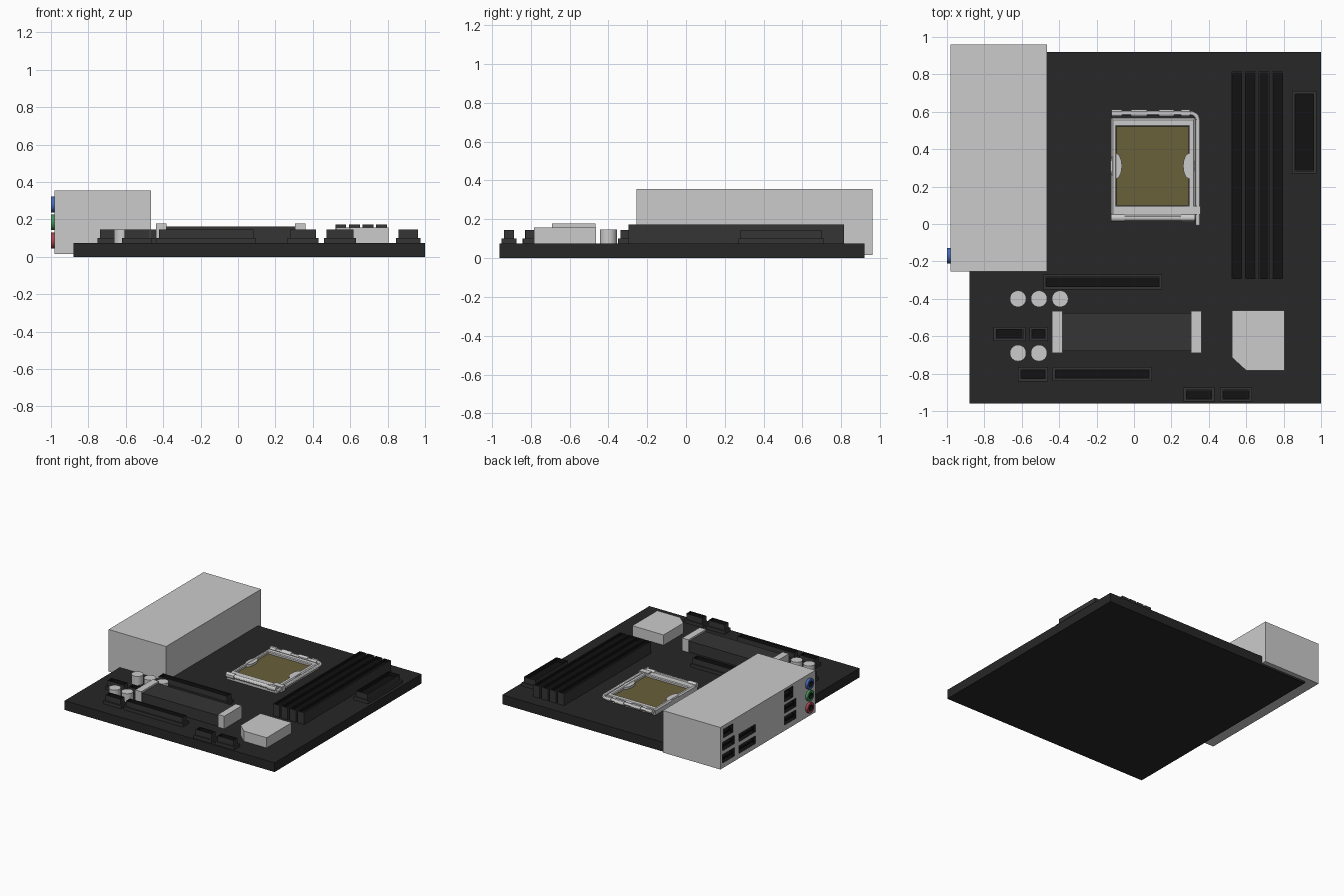
import bpy, bmesh, math

if "Cube" in bpy.data.objects:
    bpy.data.objects.remove(bpy.data.objects["Cube"])

TOP = 0.075  # board surface height


def mat(name, r, g, b):
    m = bpy.data.materials.new(name)
    m.diffuse_color = (r, g, b, 1)
    m.use_nodes = True
    m.node_tree.nodes["Principled BSDF"].inputs["Base Color"].default_value = m.diffuse_color
    return m


BOARD = mat("board_dark", .02, .02, .02)
PLASTIC = mat("plastic_dark", .035, .035, .035)
BLACK = mat("black", .006, .006, .006)
GOLD = mat("gold", .14, .115, .042)
GREY = mat("grey", .8, .8, .8)
BLUE = mat("blue", .06, .15, .5)
GREEN = mat("green", .06, .3, .1)
RED = mat("red", .4, .06, .08)


def rect(x0, x1, y0, y1, z, i=0.0):
    x0, x1, y0, y1 = x0 + i, x1 - i, y0 + i, y1 - i
    return [(x0, y0, z), (x1, y0, z), (x1, y1, z), (x0, y1, z)]


def disc(c, r, axis='z', n=32, ry=None):
    pts = []
    for k in range(n):
        a = 2 * math.pi * k / n
        u, v = r * math.cos(a), (ry or r) * math.sin(a)
        off = (u, v, 0) if axis == 'z' else (0, u, v)
        pts.append(tuple(p + q for p, q in zip(c, off)))
    return pts


def loft(name, rings, mats=(), dark_from=None, closed=False, smooth=False):
    """Skin a row of rings; bands from dark_from onward use the second material."""
    bm = bmesh.new()
    vr = [[bm.verts.new(p) for p in ring] for ring in rings]
    n = len(vr[0])
    for b in range(len(vr) if closed else len(vr) - 1):
        a, c = vr[b], vr[(b + 1) % len(vr)]
        for k in range(n):
            f = bm.faces.new((a[k], a[(k + 1) % n], c[(k + 1) % n], c[k]))
            f.material_index = int(dark_from is not None and b >= dark_from)
    if not closed:
        bm.faces.new(vr[0][::-1])
        bm.faces.new(vr[-1]).material_index = int(dark_from is not None)
    bmesh.ops.recalc_face_normals(bm, faces=bm.faces)
    me = bpy.data.meshes.new(name)
    bm.to_mesh(me)
    bm.free()
    for m in mats:
        me.materials.append(m)
    ob = bpy.data.objects.new(name, me)
    bpy.context.collection.objects.link(ob)
    if smooth:
        bpy.ops.object.select_all(action='DESELECT')
        ob.select_set(True)
        bpy.context.view_layer.objects.active = ob
        bpy.ops.object.shade_smooth_by_angle()
    return ob


def box(name, x0, x1, y0, y1, z0, z1, *mats):
    return loft(name, [rect(x0, x1, y0, y1, z0), rect(x0, x1, y0, y1, z1)], mats)


def rod(name, pts, r):
    """Round bar along a path, turned into a mesh."""
    cu = bpy.data.curves.new(name, 'CURVE')
    cu.dimensions = '3D'
    cu.bevel_depth, cu.bevel_resolution, cu.use_fill_caps = r, 4, True
    s = cu.splines.new('POLY')
    s.points.add(len(pts) - 1)
    for p, q in zip(s.points, pts):
        p.co = (*q, 1)
    ob = bpy.data.objects.new(name, cu)
    bpy.context.collection.objects.link(ob)
    bpy.ops.object.select_all(action='DESELECT')
    ob.select_set(True)
    bpy.context.view_layer.objects.active = ob
    bpy.ops.object.convert(target='MESH')
    bpy.ops.object.shade_smooth_by_angle()


# Circuit board
box("board", -.88, 1, -.96, .92, 0, TOP, BOARD)

# Rear port block with recessed sockets
block = box("port_block", -.98, -.465, -.255, .96, .015, .355, GREY, BLACK)
ports = [(.80, .92, .29, .07), (.78, .935, .19, .068), (.78, .935, .09, .068),
         (.51, .72, .18, .062), (.51, .72, .085, .062),
         (.03, .14, .292, .09), (-.01, .14, .19, .068), (-.01, .14, .095, .068)]
for i, (y0, y1, z, h) in enumerate(ports):
    cut = box("port_cutter", -1.02, -.945, y0, y1, z - h / 2, z + h / 2)
    cut.hide_render = True
    mod = block.modifiers.new("cut", 'BOOLEAN')
    mod.operation, mod.object = 'DIFFERENCE', cut
    bpy.context.view_layer.objects.active = block
    bpy.ops.object.modifier_apply(modifier=mod.name)
    bpy.data.objects.remove(cut)
    box(f"port_tongue_{i}", -.975, -.94, y0 + .02, y1 - .02, z - .008, z + .008, BLACK)
for p in block.data.polygons:
    p.material_index = int(-.979 < p.center.x < -.9)

# Audio jacks
for name, z, m in (("blue", .28, BLUE), ("green", .185, GREEN), ("red", .087, RED)):
    prof = [(-.97, .042), (-1, .042), (-1, .024), (-.98, .024)]
    loft(name + "_jack", [disc((x, -.17, z), r, 'x') for x, r in prof],
         (m, BLACK), dark_from=2, smooth=True)


# Shrouded connectors: flange, raised wall, dark recess
def connector(name, x0, x1, y0, y1):
    steps = [(0, TOP - .005), (0, .1), (.012, .1), (.012, .145), (.018, .145), (.018, .115)]
    loft(name, [rect(x0, x1, y0, y1, z, i) for i, z in steps], (PLASTIC, BLACK), dark_from=4)


connector("power_connector", .845, .975, .27, .71)
connector("long_slot_rear", -.485, .15, -.35, -.27)
connector("long_slot_front", -.435, .095, -.84, -.765)
for i, (x0, x1, y) in enumerate([(-.75, -.58, -.588), (-.56, -.46, -.588), (-.62, -.46, -.803),
                                 (.265, .43, -.912), (.46, .63, -.912)]):
    connector(f"pin_header_{i}", x0, x1, y - .038, y + .038)

# Memory slots
for i in range(4):
    x = .549 + .073 * i
    steps = [(0, TOP - .005), (0, .172), (.007, .172), (.007, .15)]
    loft(f"memory_slot_{i}", [rect(x - .029, x + .029, -.295, .815, z, k) for k, z in steps],
         (PLASTIC, BLACK), dark_from=2)

# Heatsink-like slab with two grey end clips
box("slab", -.39, .31, -.68, -.475, TOP - .005, .163, PLASTIC)
for side, x in (("left", -.41), ("right", .332)):
    box(f"slab_clip_{side}", x - .028, x + .028, -.69, -.465, TOP - .005, .177, GREY)

# Chip with one cut corner
chip = [(.525, -.715), (.6, -.783), (.805, -.783), (.805, -.463), (.525, -.463)]
loft("corner_cut_chip", [[(x, y, z) for x, y in chip] for z in (TOP - .005, .158)], (GREY,))

# Capacitors
for i, (x, y) in enumerate([(-.62, -.4), (-.508, -.4), (-.395, -.4), (-.62, -.69), (-.508, -.69)]):
    loft(f"capacitor_{i}", [disc((x, y, z), .044) for z in (TOP - .005, .147)], (GREY,), smooth=True)

# Processor socket: frame, gold contact field and side ears
out, hole = (-.123, .328, .03, .567), (-.093, .292, .10, .52)
frame = [rect(*out, TOP - .005), rect(*out, .11), rect(*out, .12, .01),
         rect(*hole, .12, -.006), rect(*hole, .114), rect(*hole, TOP - .005)]
loft("socket_frame", frame, (GREY,), closed=True)
box("socket_contacts", -.10, .30, .09, .53, TOP - .005, .1, GOLD)
for side, x in (("left", -.096), ("right", .294)):
    loft(f"socket_ear_{side}", [disc((x, .31, z), .031, ry=.067) for z in (.09, .118)], (GREY,), smooth=True)

# Socket hinge, front bar and lever
rod("hinge_bar", [(-.118, .592, .11), (.3, .592, .11)], .013)
for i, (a, b) in enumerate([(-.12, -.065), (-.016, .07), (.134, .214), (.25, .30)]):
    rod(f"hinge_knuckle_{i}", [(a, .592, .11), (b, .592, .11)], .019)
rod("front_bar", [(-.115, .033, .112), (.32, .033, .112)], .016)
for i, (a, b) in enumerate([(-.122, -.05), (.25, .325)]):
    rod(f"front_bar_end_{i}", [(a, .033, .112), (b, .033, .112)], .021)
bend = [(.302 + .04 * math.sin(a), .552 + .04 * math.cos(a), .11)
        for a in (math.pi / 2 * k / 8 for k in range(9))]
rod("lever", [(.29, .592, .11)] + bend + [(.342, -.008, .11)], .012)
box("lever_catch", .27, .356, .052, .096, .085, .128, GREY)
